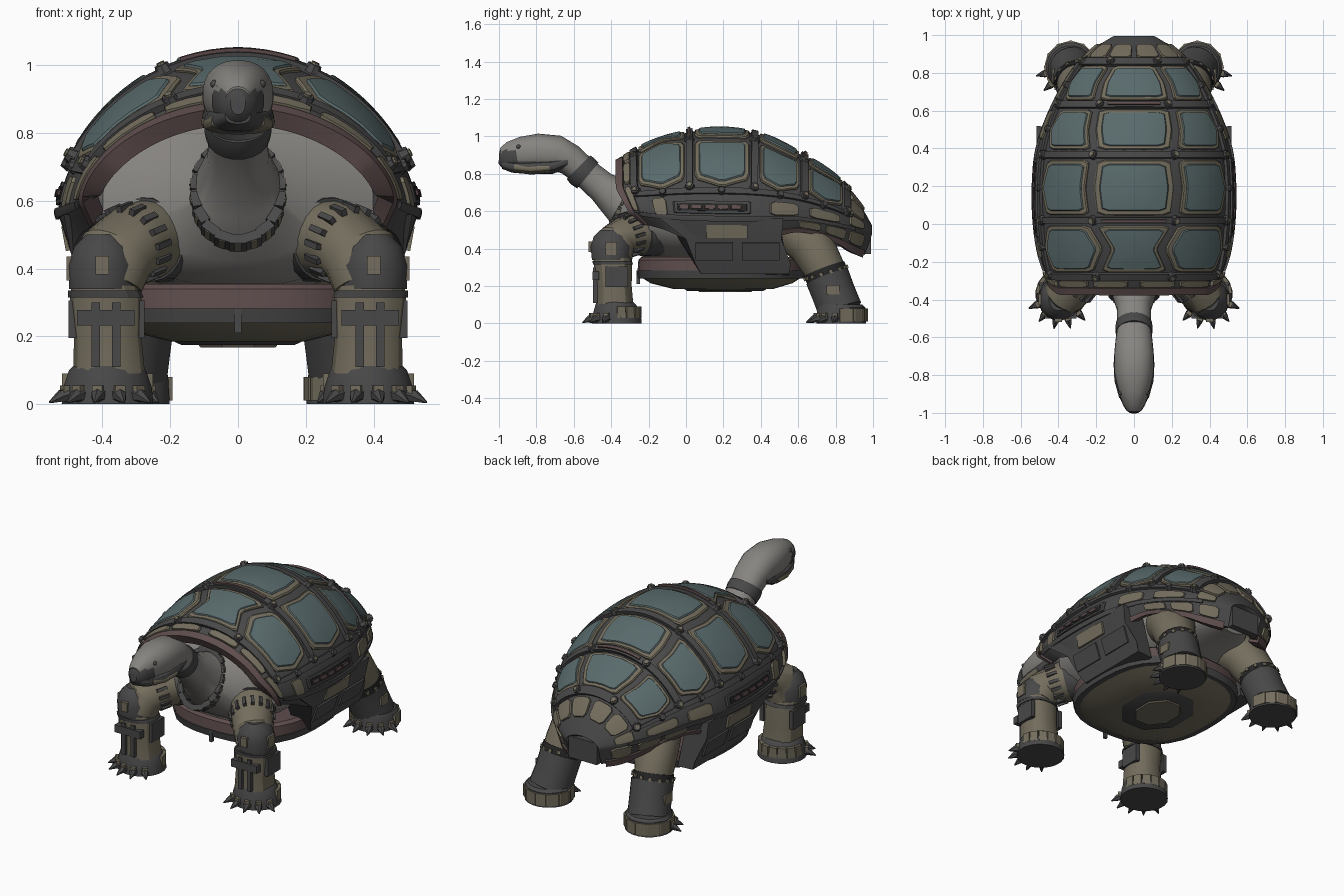
import bpy, bmesh
from math import sin, cos, pi, radians
from mathutils import Vector, Matrix

if "Cube" in bpy.data.objects:
    bpy.data.objects.remove(bpy.data.objects["Cube"])

COLORS = {"dark": (.065, .065, .066), "tan": (.175, .155, .11), "teal": (.1, .145, .15),
          "pink": (.115, .075, .075), "skin": (.24, .23, .215), "black": (.02, .02, .02)}
MATS = {}
for key, c in COLORS.items():
    MATS[key] = bpy.data.materials.new(key)
    MATS[key].diffuse_color = (*c, 1)
parts = {}


def part(name, mat):
    return parts.setdefault(name, (bmesh.new(), mat))[0]


def frame(center, axis):
    z = Vector(axis).normalized()
    x = Vector((1, 0, 0)) - z * z.x
    x = x.normalized() if x.length > .1 else Vector((0, 1, 0))
    m = Matrix((x, z.cross(x), z)).transposed().to_4x4()
    m.translation = center
    return m


def skin_rows(bm, rows, closed=True):
    n = len(rows[0])
    for a, b in zip(rows, rows[1:]):
        for i in range(n if closed else n - 1):
            j = (i + 1) % n
            bm.faces.new((a[i], a[j], b[j], b[i]))


def loft(name, mat, rings, s=1, n=20, p=2, axis=None):
    """Rings (x, y, z, rx, ry) swept along their centres; p squares the section."""
    bm = part(name, mat)
    c = [Vector((r[0] * s, r[1], r[2])) for r in rings]
    rows = []
    for i, r in enumerate(rings):
        m = frame(c[i], axis or c[min(i + 1, len(c) - 1)] - c[max(i - 1, 0)])
        row = []
        for k in range(n):
            u, v = cos(2 * pi * (k + .5) / n), sin(2 * pi * (k + .5) / n)
            f = (abs(u) ** p + abs(v) ** p) ** (-1 / p)
            row.append(bm.verts.new(m @ Vector((u * f * r[3], v * f * r[4], 0))))
        rows.append(row)
    skin_rows(bm, rows)
    bm.faces.new(rows[0])
    bm.faces.new(rows[-1])


def box(name, mat, size, m):
    bmesh.ops.create_cube(part(name, mat), size=1, matrix=m @ Matrix.Diagonal((*size, 1)))


def around(name, mat, m, rx, ry, n, size, a0=0, a1=360):
    """Blocks spaced round an ellipse: size is (radial, tangential, axial)."""
    for k in range(n):
        a = radians(a0 + (a1 - a0) * (k + .5) / n)
        box(name, mat, size, m @ Matrix.Translation((rx * cos(a), ry * sin(a), 0)) @ Matrix.Rotation(a, 4, 'Z'))


# shell stations: y, half width, top z, rim z, lower lip z
SHELL = [(-.37, .45, .865, .60, .53), (-.2, .50, .957, .575, .50), (0, .525, 1.018, .565, .45),
         (.2, .53, 1.035, .56, .45), (.4, .51, 1.005, .56, .46), (.6, .44, .91, .56, .50),
         (.8, .33, .78, .53, .45), (.93, .21, .635, .50, .39), (1.0, .1, .515, .475, .365)]


def station(y):
    i = max([0] + [k for k in range(len(SHELL) - 1) if SHELL[k][0] <= y])
    a, b = SHELL[i], SHELL[i + 1]
    p, q = SHELL[max(i - 1, 0)], SHELL[min(i + 2, len(SHELL) - 1)]
    h = b[0] - a[0]
    t = (y - a[0]) / h
    out = []
    for k in range(1, 5):
        ma, mb = (b[k] - p[k]) / (b[0] - p[0]), (q[k] - a[k]) / (q[0] - a[0])
        out.append((2*t**3 - 3*t*t + 1) * a[k] + (t**3 - 2*t*t + t) * h * ma
                   + (3*t*t - 2*t**3) * b[k] + (t**3 - t*t) * h * mb)
    return out


def raw(th, y):
    w, t, r, low = station(y)
    a, sg = abs(th), (1 if th >= 0 else -1)
    s = max(0, (a - 90) / 20)
    c = min(1, max(0, (a - 60) / 30))
    ar = radians(min(a, 90))
    y2 = y + max(0, 1 - (y + .37) / .4) * (.07 * c + .08 * s) - .04 * s * max(0, (y - .7) / .3)
    return Vector((sg * w * sin(ar) * (1 - .07 * s), y2, r + (t - r) * max(0, cos(ar)) ** 1.2 + (low - r) * s))


def surf(th, y, off=0):
    """Point on the shell at angle th from the top, pushed outward by off."""
    nrm = (raw(th + 1, y) - raw(th - 1, y)).cross(raw(th, y + .01) - raw(th, y - .01)).normalized()
    pt = raw(th, y)
    if nrm.dot(pt - Vector((0, .25, .5))) < 0:
        nrm = -nrm
    return pt + nrm * off, nrm


def band(name, mat, th0, th1, y0, y1, out, inn, nu, nv):
    bm = part(name, mat)
    cols = [th0 + (th1 - th0) * i / nu for i in range(nu + 1)]
    ys = [y0 + (y1 - y0) * j / nv for j in range(nv + 1)]
    g = [[[bm.verts.new(surf(t, y, o)[0]) for t in cols] for y in ys] for o in (out, inn)]
    for layer in g:
        skin_rows(bm, layer, False)
    skin_rows(bm, [g[0][0], g[1][0]], False)
    skin_rows(bm, [g[0][-1], g[1][-1]], False)
    for e in (0, -1):
        skin_rows(bm, [[r[e] for r in g[0]], [r[e] for r in g[1]]], False)


def panel(name, mat, poly, out, scale=1, cut=.16, base=-.01):
    """Raised plate with chamfered corners laid on the shell."""
    bm = part(name, mat)
    P = [Vector(p) for p in poly]
    cen = sum(P, Vector((0, 0))) / len(P)
    P = [cen + (p - cen) * scale for p in P]
    corners = []
    for i, p in enumerate(P):
        corners += [p.lerp(P[i - 1], cut), p.lerp(P[(i + 1) % len(P)], cut)]
    edge = [a.lerp(b, k / 3) for a, b in zip(corners, corners[1:] + corners[:1]) for k in range(3)]
    rows = []
    for f, off in ((1, base), (1, out - .006), (.96, out), (.7, out), (.45, out), (.2, out)):
        rows.append([bm.verts.new(surf(*(cen + (p - cen) * f), off)[0]) for p in edge])
    skin_rows(bm, rows)
    bm.faces.new(rows[-1])


def rect(a, b, c, d):
    return [(a, c), (b, c), (b, d), (a, d)]


# shell body, lips and rear plate
band("shell", "dark", -110, 110, -.36, .995, 0, -.04, 52, 44)
band("front_shell_lip", "pink", -108, 108, -.372, -.335, .012, -.045, 48, 2)
box("rear_shell_plate", "dark", (.19, .04, .13), Matrix.Translation((0, .968, .435)))

# scutes: y range, half angles of the centre column at start, middle and end
ROWS = [(-.25, -.01, 20, 13, 21), (.05, .335, 21, 23, 21), (.395, .60, 21, 24, 24), (.655, .83, 25, 25, 20)]
for y0, y1, a0, am, a1 in ROWS:
    ym = (y0 + y1) / 2
    polys = [[(-a0, y0), (a0, y0), (am, ym), (a1, y1), (-a1, y1), (-am, ym)]]
    for s in (1, -1):
        polys.append([(s * t, y) for t, y in ((a0 + 6, y0), (59, y0), (65, ym), (59, y1), (a1 + 6, y1), (am + 6, ym))])
    for poly in polys:
        panel("scute_frames", "tan", poly, .012, 1.02, .1)
        panel("scute_panels", "teal", poly, .018, .86, .1)

# raised seams, joints and pipes
SEAMS = (-.275, .02, .365, .628, .85)
for y in SEAMS:
    band("cross_seams", "dark", -66, 66, y - .017, y + .017, .02, -.01, 32, 1)
for y in (.02, .628):
    band("seam_pipes", "pink", -18, 18, y - .007, y + .007, .03, 0, 14, 1)
for s in (1, -1):
    band("side_seams", "dark", s * 66, s * 70, -.3, .88, .016, -.01, 1, 30)
    for y in SEAMS:
        for th in (24, 65):
            pt, nrm = surf(s * th, y, .018)
            for nm, mt, r, h in (("seam_joints", "dark", .028, .026), ("joint_caps", "tan", .016, .04)):
                bmesh.ops.create_cone(part(nm, mt), cap_ends=True, segments=8, radius1=r, radius2=r * .75,
                                      depth=h, matrix=frame(pt, nrm))
    for y in (-.13, .19, .5, .73):
        pt, nrm = surf(s * 68, y, .015)
        bmesh.ops.create_cone(part("side_bolts", "dark"), cap_ends=True, segments=8, radius1=.024,
                              radius2=.016, depth=.026, matrix=frame(pt, nrm))
    # marginal plates, side slot and rear flange
    for a, b, c, d in ((74, 86, .45, .6), (74, 86, .66, .82), (93, 105, .6, .72), (93, 105, .75, .86),
                       (93, 105, .885, .96), (72, 88, -.2, -.12)):
        panel("marginal_plates", "tan", rect(s * a, s * b, c, d), .01)
    for a, b in ((4, 27), (31, 56), (60, 86)):
        panel("front_edge_plates", "tan", rect(s * a, s * b, -.33, -.295), .016)
    for a, b in ((3, 30), (34, 62), (66, 86)):
        panel("rear_edge_plates", "tan", rect(s * a, s * b, .875, .945), .012)
    band("side_ledges", "dark", s * 87, s * 92, -.3, .9, .012, -.01, 2, 36)
    panel("slot_frames", "dark", rect(s * 75, s * 85, -.08, .35), .01, cut=.05)
    panel("slots", "black", rect(s * 77, s * 83, -.06, .33), .012, cut=.05)
    for k in range(5):
        panel("slot_cells", "pink", rect(s * 78.5, s * 81.5, -.04 + k * .07, .015 + k * .07), .018)
    band("rear_flanges", "pink", s * 106, s * 113, .5, .98, .01, -.05, 3, 20)

    # bridge joining shell and belly plate
    bm = part("bridges", "dark")
    prof = [(.515, .56, -.14, .52), (.495, .45, 0, .51), (.45, .32, .05, .56), (.43, .265, .08, .55),
            (.33, .26, .08, .55), (.36, .55, -.1, .5)]
    ends = [[bm.verts.new((s * q[0], q[e], q[1])) for q in prof] for e in (2, 3)]
    skin_rows(bm, ends)
    for e in ends:
        bm.faces.new(e)
    box("bridge_plates", "tan", (.02, .22, .075),
        Matrix.Translation((s * .505, .22, .49)) @ Matrix.Rotation(s * .18, 4, 'Y'))
    for y in (.15, .4):
        box("bridge_panels", "dark", (.016, .2, .1),
            Matrix.Translation((s * .475, y, .385)) @ Matrix.Rotation(s * .33, 4, 'Y'))

# belly plate
UP = (0, 0, 1)
loft("belly_lip", "pink", [(0, .19, .355, .40, .43), (0, .19, .34, .42, .445), (0, .19, .275, .42, .45)], n=32, p=2.6)
loft("belly_plate", "tan", [(0, .19, .28, .42, .45), (0, .19, .25, .405, .435), (0, .19, .215, .32, .38),
                            (0, .2, .185, .2, .27)], n=32, p=2.6, axis=UP)
loft("belly_rim", "dark", [(0, .19, .282, .425, .455), (0, .19, .24, .415, .445)], n=32, p=2.6, axis=UP)
loft("belly_hatch_frame", "dark", [(0, .21, .2, .24, .27), (0, .21, .174, .18, .22)], n=8, axis=UP)
loft("belly_hatch", "tan", [(0, .21, .18, .13, .16), (0, .21, .167, .12, .15)], n=8, axis=UP)
box("belly_keel", "dark", (.02, .02, .07), Matrix.Translation((0, -.255, .245)))

# body skin, neck and head in one sweep
loft("body_neck_head", "skin", [
    (0, .88, .47, .11, .06), (0, .7, .53, .24, .13), (0, .5, .55, .36, .2), (0, .2, .58, .42, .25),
    (0, -.05, .585, .43, .26), (0, -.19, .595, .40, .25), (0, -.27, .61, .25, .2), (0, -.34, .65, .125, .125),
    (0, -.45, .73, .09, .085), (0, -.55, .815, .088, .078), (0, -.62, .875, .098, .085), (0, -.69, .908, .105, .098),
    (0, -.79, .915, .104, .1), (0, -.88, .908, .083, .09), (0, -.95, .9, .058, .07), (0, -.985, .893, .038, .045)],
    n=28, p=2.25)
loft("beak", "dark", [(0, -.905, .895, .077, .085), (0, -.955, .888, .06, .073), (0, -.985, .887, .043, .055),
                      (0, -1, .888, .022, .034)], n=16, p=2.25)
FWD = (0, -1, 0)
loft("jaw", "dark", [(0, -.63, .868, .1, .035), (0, -.71, .842, .107, .042), (0, -.84, .837, .1, .039),
                     (0, -.93, .84, .072, .034), (0, -.985, .852, .038, .025)], p=2.6, axis=FWD)
loft("jaw_band", "tan", [(0, -.73, .833, .109, .031), (0, -.83, .828, .104, .032), (0, -.92, .836, .079, .029)],
     p=2.6, axis=FWD)
loft("neck_collar", "dark", [(0, -.525, .79, .095, .09), (0, -.555, .815, .1, .095), (0, -.575, .835, .097, .09)])
collar = frame((0, -.335, .62), (0, -.8, .45))
around("base_collar_blocks", "dark", collar, .125, .165, 18, (.03, .05, .05))
around("base_collar_teeth", "tan", collar, .128, .168, 18, (.03, .02, .045))

for s, side in ((1, "right"), (-1, "left")):
    bmesh.ops.create_uvsphere(part("eyes", "dark"), u_segments=12, v_segments=8, radius=.012,
                              matrix=Matrix.Translation((s * .07, -.895, .945)))
    # front leg
    f = "front_leg_" + side + "_"
    loft(f + "shoulder", "dark", [(.18, -.1, .5, .12, .12), (.22, -.17, .495, .14, .135), (.27, -.25, .485, .13, .125)], s)
    loft(f + "upper", "tan", [(.24, -.2, .49, .125, .12), (.31, -.31, .475, .12, .115),
                              (.36, -.37, .44, .115, .105), (.385, -.39, .36, .105, .105)], s)
    around(f + "sleeve_teeth", "dark", frame((s * .315, -.315, .472), (s * .07, -.09, -.03)), .118, .112, 16, (.02, .018, .06))
    loft(f + "elbow", "dark", [(.4, -.4, .5, .05, .06), (.4, -.4, .465, .085, .095), (.4, -.4, .41, .104, .112),
                               (.4, -.4, .34, .1, .105)], s, 16, axis=UP)
    box(f + "elbow_badge", "tan", (.04, .02, .055), Matrix.Translation((s * .4, -.51, .41)))
    box(f + "elbow_side", "tan", (.02, .06, .07), Matrix.Translation((s * .496, -.4, .4)))
    loft(f + "lower", "tan", [(.395, -.395, .35, .098, .1), (.39, -.39, .31, .106, .102),
                              (.385, -.385, .2, .1, .095), (.38, -.38, .09, .106, .1)], s, 16, 2.6, UP)
    loft(f + "knee_ring", "dark", [(.395, -.395, .335, .108, .106), (.39, -.39, .315, .112, .108)], s, 16, 2.6, UP)
    for dx in (-.03, .03):
        box(f + "shin_plates", "dark", (.025, .03, .19), Matrix.Translation((s * (.39 + dx), -.483, .205)))
    box(f + "shin_plates", "dark", (.17, .035, .045), Matrix.Translation((s * .39, -.483, .255)))
    for dx in (-.1, .1):
        box(f + "calf_plates", "dark", (.025, .12, .11), Matrix.Translation((s * (.388 + dx), -.37, .25)))
    loft(f + "foot", "dark", [(.385, -.37, 0, .137, .135), (.385, -.37, .05, .132, .13), (.385, -.375, .1, .115, .11),
                              (.385, -.38, .115, .1, .1)], s, axis=UP)
    around(f + "foot_plates", "tan", frame((s * .385, -.37, .06), UP), .122, .12, 8, (.022, .045, .06), 0, 180)
    # rear leg
    b = "rear_leg_" + side + "_"
    loft(b + "upper", "tan", [(.22, .58, .5, .14, .13), (.27, .67, .42, .13, .125), (.3, .73, .31, .11, .112),
                              (.305, .75, .27, .105, .11)], s)
    loft(b + "ring", "black", [(.303, .74, .29, .112, .116), (.307, .755, .25, .112, .116)], s)
    around(b + "bolts", "tan", frame((s * .305, .748, .27), (0, .3, -1)), .112, .116, 14, (.016, .02, .02))
    loft(b + "lower", "dark", [(.305, .755, .25, .118, .12), (.315, .79, .16, .116, .118), (.33, .825, .07, .12, .12)], s)
    box(b + "calf_plate", "tan", (.02, .07, .05), Matrix.Translation((s * .425, .785, .18)))
    loft(b + "foot", "dark", [(.335, .83, 0, .135, .135), (.335, .83, .085, .13, .13), (.335, .825, .1, .12, .12)], s, axis=UP)
    around(b + "foot_plates", "tan", frame((s * .335, .83, .045), UP), .126, .126, 8, (.02, .085, .07), 0, 240)
    # claws fan outwards from each foot
    for nm, cx, cy, turn in ((f, .385, -.37, 12), (b, .335, .83, 22)):
        for k in range(5):
            a = radians(turn + (k - 2) * 27)
            dx, dy = sin(a), -cos(a)
            loft(nm + "claws", "dark", [(cx + dx * r, cy + dy * r, z, q, q) for r, z, q in
                                        ((.11, .028, .026), (.15, .024, .019), (.188, .005, .003))], s, 6)
            box(nm + "toe_caps", "tan", (.03, .035, .03), Matrix.Translation(
                (s * (cx + dx * .13), cy + dy * .13, .04)) @ Matrix.Rotation(s * a, 4, 'Z'))

# turn every part into an object
for name, (bm, mat) in parts.items():
    bmesh.ops.recalc_face_normals(bm, faces=bm.faces)
    me = bpy.data.meshes.new(name)
    bm.to_mesh(me)
    me.materials.append(MATS[mat])
    ob = bpy.data.objects.new(name, me)
    bpy.context.collection.objects.link(ob)
    ob.select_set(True)
    bpy.context.view_layer.objects.active = ob
bpy.ops.object.shade_smooth_by_angle(angle=radians(30))

for m in bpy.data.materials:
    if m.users and not m.is_grease_pencil:
        m.use_nodes = True
        m.node_tree.nodes["Principled BSDF"].inputs["Base Color"].default_value = m.diffuse_color
